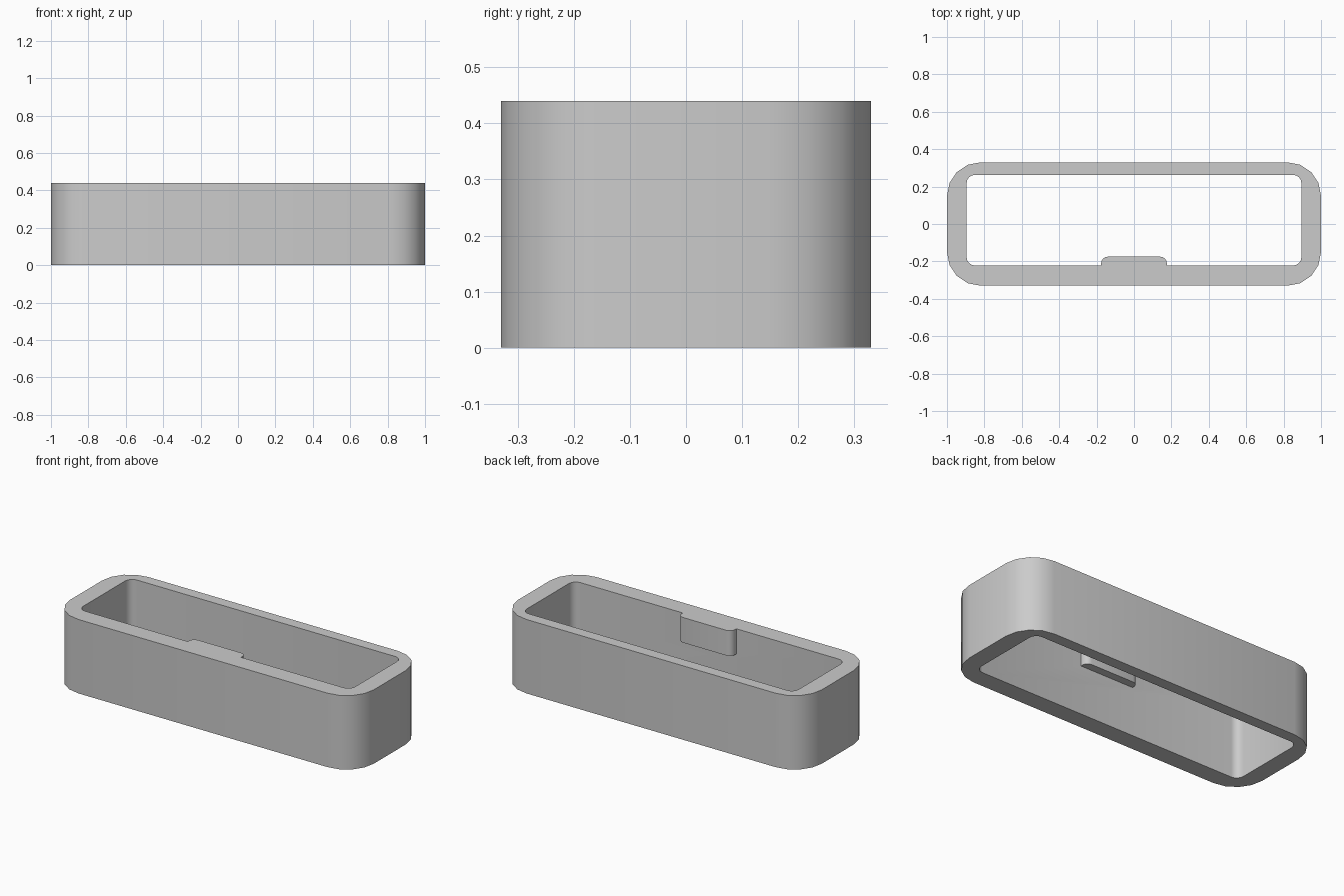
import bpy, bmesh
from math import sin, cos, pi, radians

cube = bpy.data.objects.get("Cube")
if cube:
    bpy.data.objects.remove(cube, do_unlink=True)

HEIGHT = 0.44

grey = bpy.data.materials.new("plain grey")
grey.use_nodes = True
colour = (0.6, 0.6, 0.6, 1)
grey.diffuse_color = colour
grey.node_tree.nodes["Principled BSDF"].inputs["Base Color"].default_value = colour


def rounded_rect(x0, x1, y0, y1, r, steps):
    """Counter-clockwise outline of a rectangle with round corners."""
    centres = [(x1 - r, y1 - r), (x0 + r, y1 - r), (x0 + r, y0 + r), (x1 - r, y0 + r)]
    return [(cx + r * cos((k + i / steps) * pi / 2), cy + r * sin((k + i / steps) * pi / 2))
            for k, (cx, cy) in enumerate(centres) for i in range(steps + 1)]


def new_object(name, bm):
    bmesh.ops.recalc_face_normals(bm, faces=bm.faces)
    mesh = bpy.data.meshes.new(name)
    bm.to_mesh(mesh)
    bm.free()
    mesh.materials.append(grey)
    obj = bpy.data.objects.new(name, mesh)
    bpy.context.collection.objects.link(obj)
    return obj


def make_ring(name, outer, inner, height):
    """Hollow wall between two outlines with equal point counts."""
    bm = bmesh.new()
    loops = [[bm.verts.new((x, y, z)) for x, y in pts]
             for pts, z in ((outer, 0), (outer, height), (inner, height), (inner, 0))]
    n = len(outer)
    for a, b in zip(loops, loops[1:] + loops[:1]):
        for i in range(n):
            j = (i + 1) % n
            bm.faces.new((a[i], a[j], b[j], b[i]))
    return new_object(name, bm)


def make_prism(name, outline, z0, z1):
    bm = bmesh.new()
    base = bm.faces.new([bm.verts.new((x, y, z0)) for x, y in outline])
    top = bmesh.ops.extrude_face_region(bm, geom=[base], use_keep_orig=True)
    bmesh.ops.translate(bm, vec=(0, 0, z1 - z0),
                        verts=[g for g in top["geom"] if isinstance(g, bmesh.types.BMVert)])
    return new_object(name, bm)


# Open rounded frame, thicker at the ends and the front
frame = make_ring("loop_frame",
                  rounded_rect(-1, 1, -0.33, 0.33, 0.18, 4),
                  rounded_rect(-0.895, 0.895, -0.222, 0.263, 0.045, 4), HEIGHT)

# Retaining tab inside the front wall, flush with the top rim
tab = make_prism("retaining_tab",
                 rounded_rect(-0.176, 0.176, -0.28, -0.175, 0.035, 4), 0.29, HEIGHT)

# Fuse the tab into the frame
join = frame.modifiers.new("fuse_tab", 'BOOLEAN')
join.operation = 'UNION'
join.solver = 'EXACT'
join.object = tab
bpy.ops.object.select_all(action='DESELECT')
frame.select_set(True)
bpy.context.view_layer.objects.active = frame
bpy.ops.object.modifier_apply(modifier=join.name)
bpy.data.objects.remove(tab, do_unlink=True)

bpy.ops.object.shade_smooth_by_angle(angle=radians(35))
